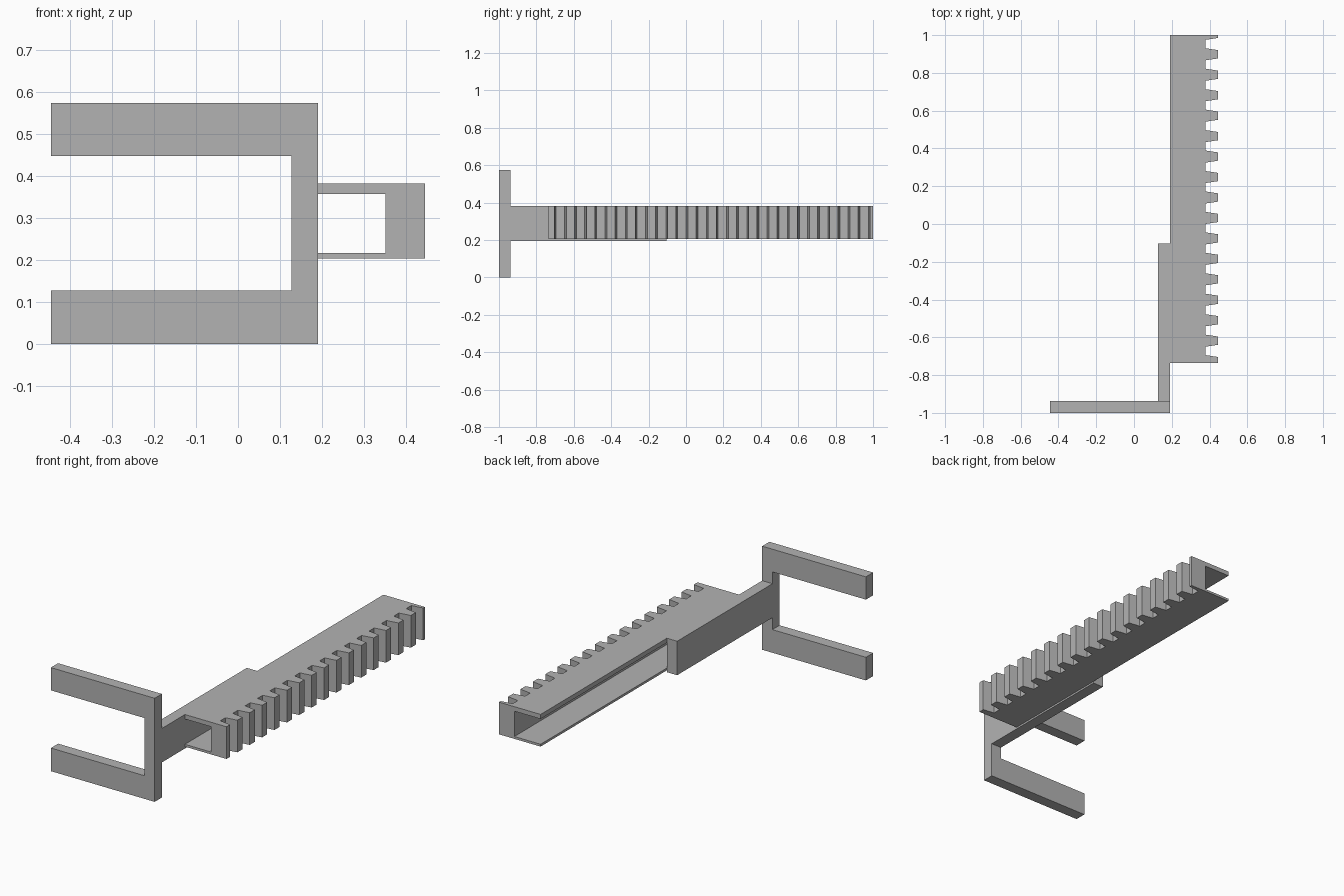
import bpy
import bmesh

if "Cube" in bpy.data.objects:
    bpy.data.objects.remove(bpy.data.objects["Cube"], do_unlink=True)

grey = bpy.data.materials.new("plain grey")
grey.use_nodes = True
grey.diffuse_color = (0.45, 0.45, 0.45, 1)
grey.node_tree.nodes["Principled BSDF"].inputs["Base Color"].default_value = grey.diffuse_color


def prism(name, outline, axis, start, end):
    """Extrude a flat outline along y (outline in xz) or z (outline in xy)."""
    def place(a, b, depth):
        return (a, depth, b) if axis == "y" else (a, b, depth)

    bm = bmesh.new()
    near = [bm.verts.new(place(a, b, start)) for a, b in outline]
    far = [bm.verts.new(place(a, b, end)) for a, b in outline]
    bm.faces.new(near)
    bm.faces.new(far)
    for i in range(len(near)):
        j = (i + 1) % len(near)
        bm.faces.new((near[i], near[j], far[j], far[i]))
    bmesh.ops.recalc_face_normals(bm, faces=bm.faces)
    mesh = bpy.data.meshes.new(name)
    bm.to_mesh(mesh)
    bm.free()
    mesh.materials.append(grey)
    obj = bpy.data.objects.new(name, mesh)
    bpy.context.collection.objects.link(obj)
    return obj


def rectangle(a0, a1, b0, b1):
    return [(a0, b0), (a1, b0), (a1, b1), (a0, b1)]


# Two-pronged fork at the front
LEFT, INNER, SIDE = -0.445, 0.127, 0.19
prism("fork", [(LEFT, 0), (SIDE, 0), (SIDE, 0.573), (LEFT, 0.573),
               (LEFT, 0.447), (INNER, 0.447), (INNER, 0.128), (LEFT, 0.128)],
      "y", -1, -0.937)

# Arm joining the fork to the rack
prism("arm", rectangle(INNER, SIDE, -0.937, -0.104), "z", 0.194, 0.382)

# Toothed rack; the end teeth are trimmed to its length
FRONT, BACK, ROOT, TIP = -0.735, 1.0, 0.378, 0.444
PITCH = 0.1083
outline = [(SIDE, FRONT)]
for i in range(17):
    centre = -0.726 + i * PITCH
    for x, offset in ((ROOT, -0.032), (TIP, -0.022), (TIP, 0.022), (ROOT, 0.032)):
        outline.append((x, min(max(centre + offset, FRONT), BACK)))
outline.append((SIDE, BACK))
rack = prism("toothed_rack", outline, "z", 0.204, 0.382)

# Channel running the length of the rack, open on the arm side
cutter = prism("channel_cutter", rectangle(SIDE - 0.1, 0.35, FRONT - 0.1, BACK + 0.1),
               "z", 0.217, 0.357)
cutter.hide_render = True
cut = rack.modifiers.new("channel", "BOOLEAN")
cut.operation = "DIFFERENCE"
cut.solver = "EXACT"
cut.object = cutter
bpy.context.view_layer.update()
evaluated = rack.evaluated_get(bpy.context.evaluated_depsgraph_get())
rack_mesh = bpy.data.meshes.new_from_object(evaluated)
rack.modifiers.clear()
rack.data = rack_mesh
bpy.data.objects.remove(cutter, do_unlink=True)
